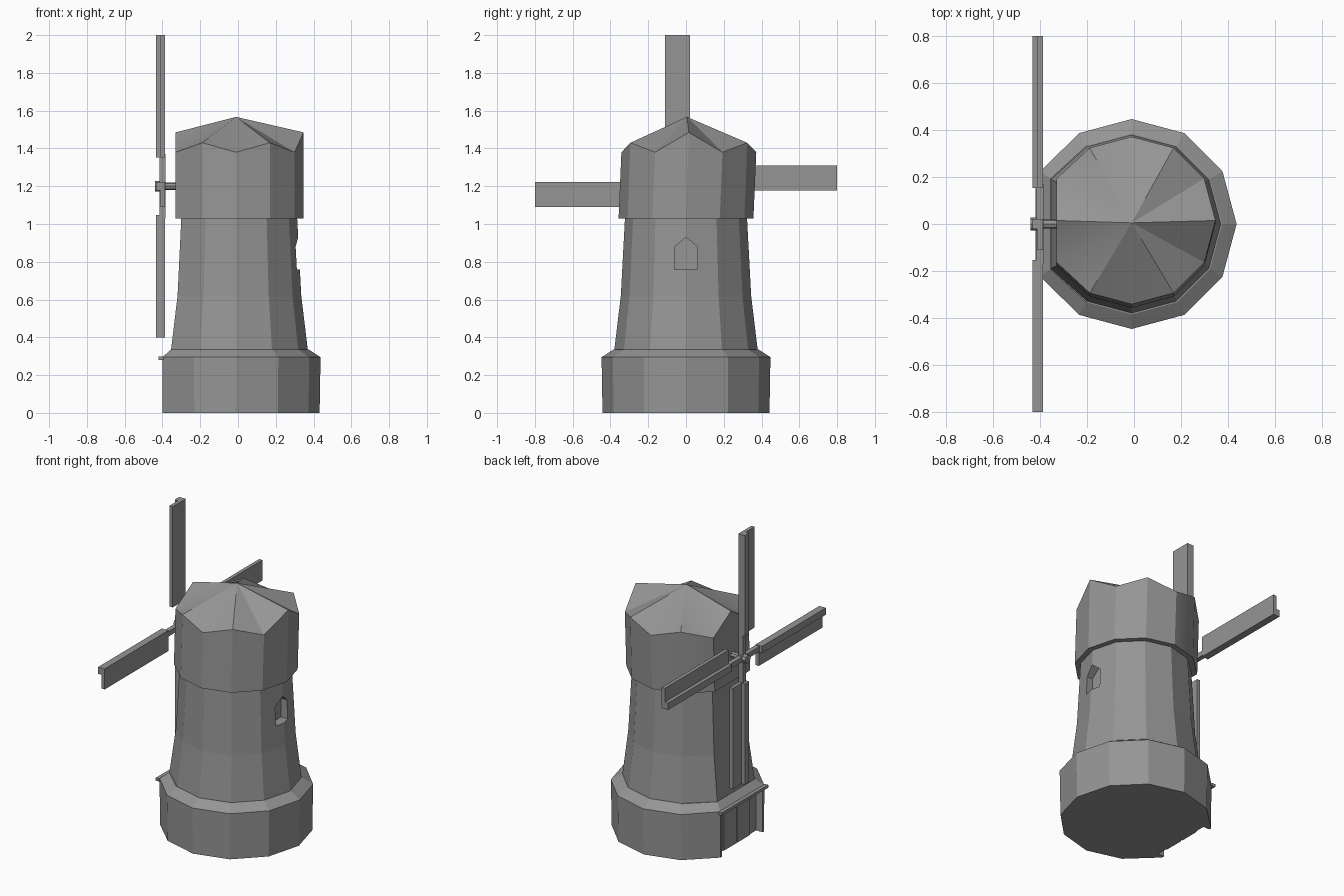
import bpy, bmesh
from math import cos, sin, pi, radians
from mathutils import Matrix, Vector

if "Cube" in bpy.data.objects:
    bpy.data.objects.remove(bpy.data.objects["Cube"])

grey = bpy.data.materials.new("stone_grey")
grey.use_nodes = True
colour = (0.3, 0.3, 0.3, 1)
grey.diffuse_color = colour
grey.node_tree.nodes["Principled BSDF"].inputs["Base Color"].default_value = colour

SIDES, CX, HUB_Z = 12, -0.01, 1.2


def finish(name, bm, smooth=False):
    bmesh.ops.recalc_face_normals(bm, faces=bm.faces)
    mesh = bpy.data.meshes.new(name)
    bm.to_mesh(mesh)
    bm.free()
    obj = bpy.data.objects.new(name, mesh)
    mesh.materials.append(grey)
    bpy.context.collection.objects.link(obj)
    if smooth:
        bpy.context.view_layer.objects.active = obj
        obj.select_set(True)
        bpy.ops.object.shade_smooth_by_angle(angle=radians(28))
        obj.select_set(False)
    return obj


def add_ring(bm, radius, z, flat, dy=0):
    """Twelve-sided ring whose -x side is flattened to x = flat."""
    ring = []
    for i in range(SIDES):
        a = 2 * pi * i / SIDES
        x = flat if i in (5, 6, 7) else CX + radius * cos(a)
        ring.append(bm.verts.new((x, radius * sin(a) + dy, z)))
    return ring


def bridge(bm, low, high):
    for i in range(SIDES):
        j = (i + 1) % SIDES
        bm.faces.new((low[i], low[j], high[j], high[i]))


def loft(name, levels):
    bm = bmesh.new()
    rings = [add_ring(bm, *level) for level in levels]
    for low, high in zip(rings, rings[1:]):
        bridge(bm, low, high)
    bm.faces.new(rings[0])
    bm.faces.new(rings[-1])
    return finish(name, bm)


def add_box(bm, low, high):
    low, high = Vector(low), Vector(high)
    size = Matrix.Diagonal((*(high - low), 1))
    return bmesh.ops.create_cube(bm, size=1, matrix=Matrix.Translation((low + high) / 2) @ size)["verts"]


def box(name, low, high):
    bm = bmesh.new()
    add_box(bm, low, high)
    return finish(name, bm)


def cut(obj, cutter):
    cutter.hide_render = True
    cutter.hide_viewport = True
    cutter.display_type = 'WIRE'
    mod = obj.modifiers.new("cut", 'BOOLEAN')
    mod.operation, mod.solver, mod.object = 'DIFFERENCE', 'EXACT', cutter


# Base with a sloping ledge and a doorway recess on the flat side
base = loft("base", [(0.442, 0, -0.4), (0.447, 0.295, -0.4), (0.385, 0.335, -0.355)])
cut(base, box("doorway_cutter", (-0.6, -0.205, -0.1), (-0.355, 0.205, 0.28)))
box("doorway_lintel", (-0.42, -0.235, 0.28), (-0.395, 0.235, 0.298))
for side, y in (("left", 0.004), ("right", -0.134)):
    box(side + "_door", (-0.362, y, 0), (-0.354, y + 0.13, 0.25))

# Tapering tower
tower = loft("tower", [(0.38, 0.33, -0.355), (0.345, 0.62, -0.32), (0.323, 1.035, -0.3)])

# Gabled window recess
bm = bmesh.new()
outline = [(-0.06, 0.76), (0.06, 0.76), (0.06, 0.88), (0, 0.93), (-0.06, 0.88)]
face = bm.faces.new([bm.verts.new((0.265, y, z)) for y, z in outline])
moved = bmesh.ops.extrude_face_region(bm, geom=[face])["geom"]
bmesh.ops.translate(bm, vec=(0.2, 0, 0), verts=[v for v in moved if isinstance(v, bmesh.types.BMVert)])
cut(tower, finish("window_cutter", bm))

# Cap with a zigzag eave rising to a low peak
bm = bmesh.new()
low = add_ring(bm, 0.357, 1.03, -0.33)
eave = add_ring(bm, 0.357, 1.38, -0.33, 0.015)
for i, v in enumerate(eave):
    if i % 6 == 0:
        v.co.z = 1.485
    elif i % 2 == 0:
        v.co.z = 1.43
bridge(bm, low, eave)
bm.faces.new(low)
peak = bm.verts.new((CX, 0.005, 1.567))
for i in range(SIDES):
    bm.faces.new((eave[i], eave[(i + 1) % SIDES], peak))
finish("cap", bm, smooth=True)

# Axle and hub
for name, radius, x0, x1 in (("axle", 0.02, -0.4, -0.31), ("hub", 0.028, -0.44, -0.385)):
    bm = bmesh.new()
    place = Matrix.Translation(((x0 + x1) / 2, 0, HUB_Z)) @ Matrix.Rotation(pi / 2, 4, 'Y')
    bmesh.ops.create_cone(bm, cap_ends=True, segments=8, radius1=radius, radius2=radius,
                          depth=x1 - x0, matrix=place)
    finish(name, bm)

# Four sails: inner arm, wide board and raised spar
for k, name in enumerate(("top", "front", "bottom", "back")):
    bm = bmesh.new()
    add_box(bm, (-0.415, -0.016, 0), (-0.385, 0.016, 0.17))
    add_box(bm, (-0.41, -0.11, 0.153), (-0.387, 0.022, 0.8))
    add_box(bm, (-0.433, -0.022, 0.153), (-0.41, 0.022, 0.8))
    turn = Matrix.Translation((0, 0, HUB_Z)) @ Matrix.Rotation(k * pi / 2, 4, 'X')
    bmesh.ops.transform(bm, matrix=turn, verts=bm.verts)
    finish(name + "_sail", bm)
